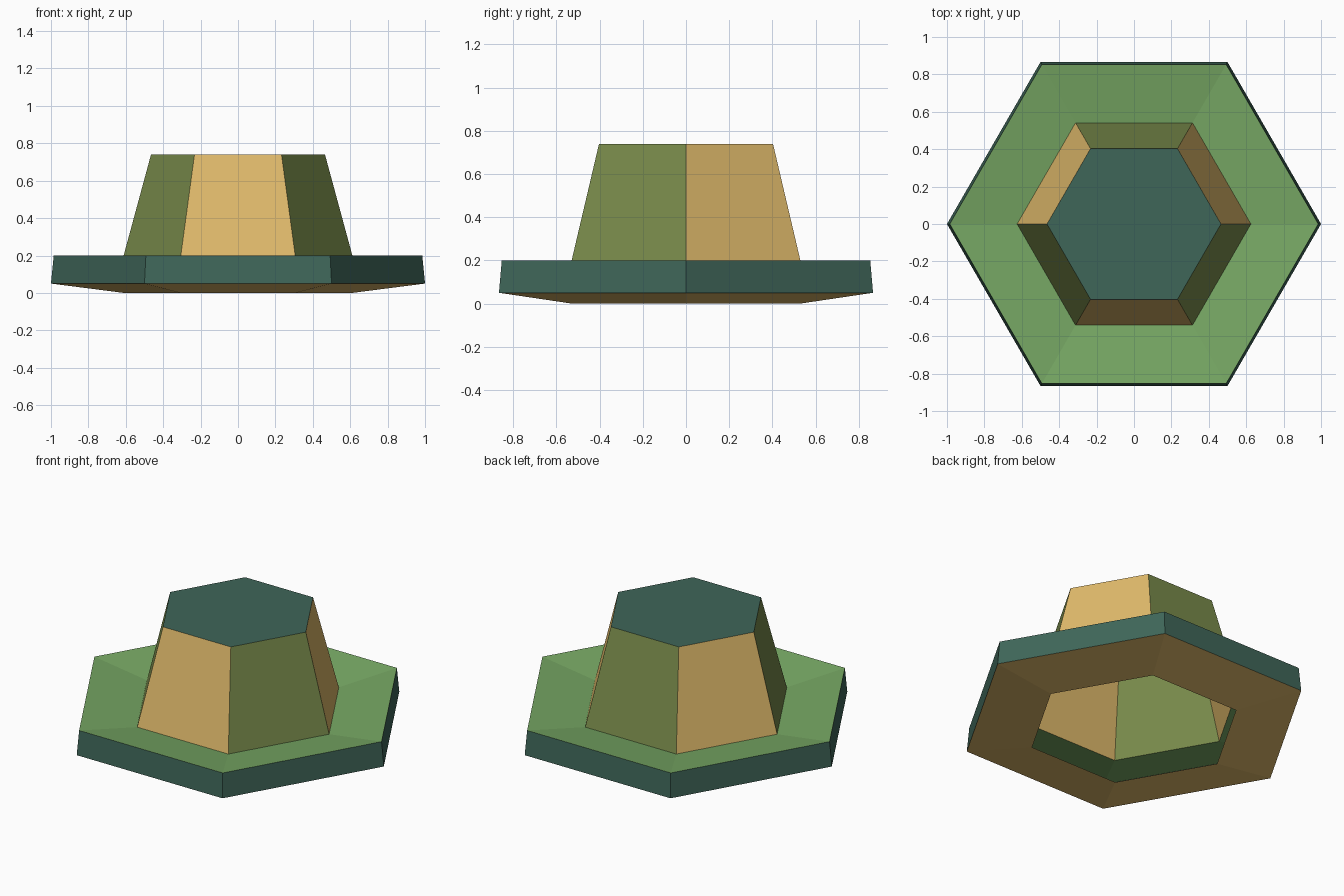
import bpy, bmesh, math

if "Cube" in bpy.data.objects:
    bpy.data.objects.remove(bpy.data.objects["Cube"])

SIDES = 6


def material(name, rgb):
    """Flat colour from 0-255 display values, stored as linear."""
    def lin(c):
        c /= 255
        return c / 12.92 if c <= 0.04045 else ((c + 0.055) / 1.055) ** 2.4
    m = bpy.data.materials.new(name)
    m.diffuse_color = (*[lin(c) for c in rgb], 1)
    m.use_nodes = True
    m.node_tree.nodes["Principled BSDF"].inputs["Base Color"].default_value = m.diffuse_color
    return m


teal = material("dark_teal", (63, 102, 89))
tan = material("tan", (224, 186, 107))
olive = material("olive", (121, 139, 75))
green = material("leaf_green", (119, 168, 100))


def hex_shell(name, profile, materials, pick, cap=None):
    """Loft six-sided rings through (radius, z) pairs listed from top to bottom."""
    bm = bmesh.new()
    rings = [[bm.verts.new((r * math.cos(math.tau * i / SIDES),
                            r * math.sin(math.tau * i / SIDES), z))
              for i in range(SIDES)] for r, z in profile]
    for band, (up, low) in enumerate(zip(rings, rings[1:])):
        for i in range(SIDES):
            j = (i + 1) % SIDES
            face = bm.faces.new((up[i], low[i], low[j], up[j]))
            face.material_index = pick(band, i)
    if cap is not None:
        bm.faces.new(rings[0]).material_index = cap
    mesh = bpy.data.meshes.new(name)
    bm.to_mesh(mesh)
    bm.free()
    for m in materials:
        mesh.materials.append(m)
    ob = bpy.data.objects.new(name, mesh)
    bpy.context.collection.objects.link(ob)
    return ob


# Crown: tapered, hollow, alternating tan and olive panels, teal top
hex_shell("crown", [(0.465, 0.74), (0.625, 0.15)], [tan, olive, teal],
          lambda band, i: i % 2, cap=2)

# Brim: green dished top, teal rim, tan underside, open in the middle
hex_shell("brim", [(0.625, 0.15), (0.985, 0.2), (1.0, 0.05), (0.61, 0.0)],
          [green, teal, tan], lambda band, i: band)
